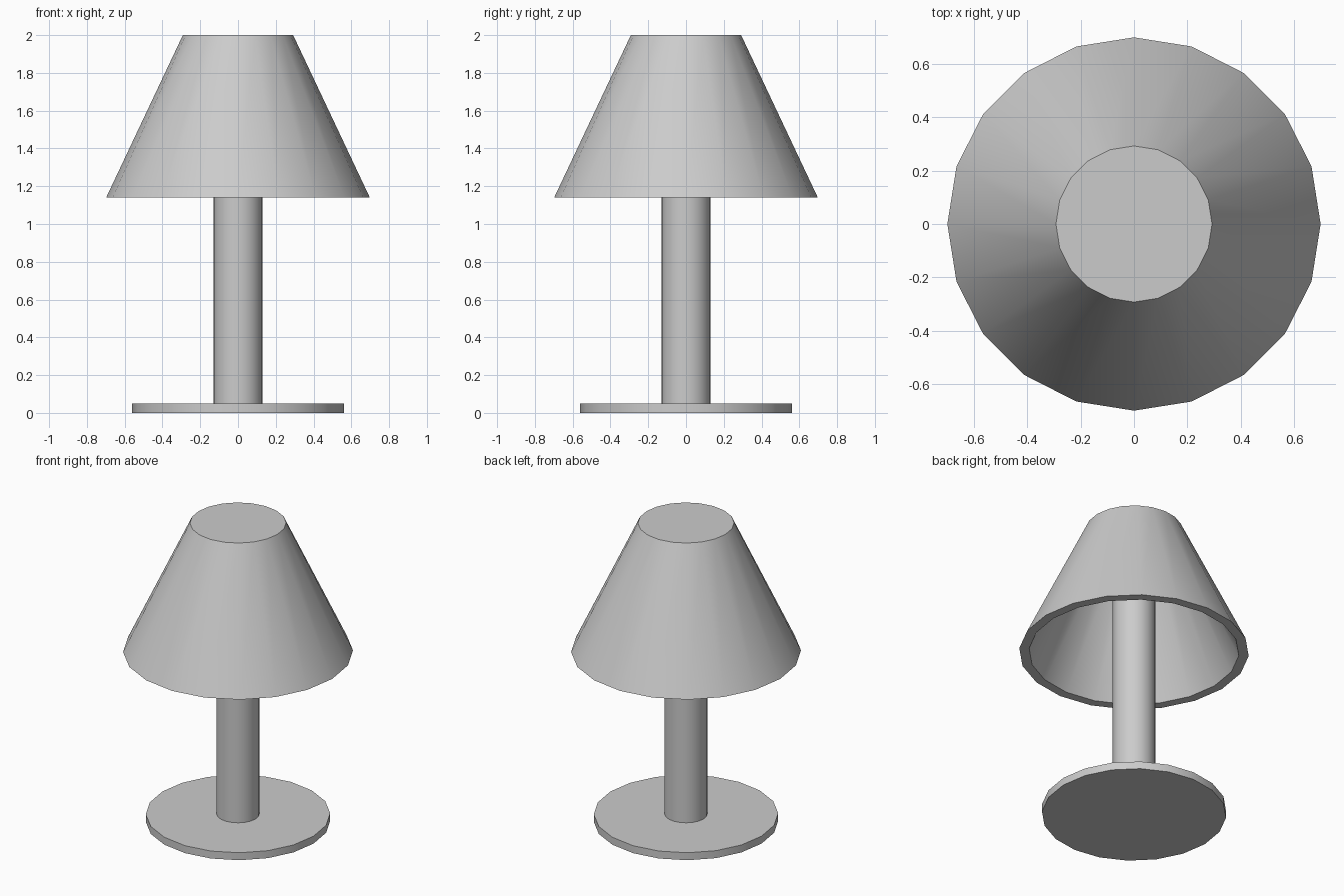
import bpy, bmesh
from math import cos, sin, tau, radians

if "Cube" in bpy.data.objects:
    bpy.data.objects.remove(bpy.data.objects["Cube"])

SIDES = 20


def lathe(name, profile):
    """Revolve (radius, z) points about z; cap the first and last rings."""
    bm = bmesh.new()
    rings = [[bm.verts.new((r * cos(tau * i / SIDES), r * sin(tau * i / SIDES), z))
              for i in range(SIDES)] for r, z in profile]
    for a, b in zip(rings, rings[1:]):
        for i in range(SIDES):
            j = (i + 1) % SIDES
            bm.faces.new((a[i], a[j], b[j], b[i]))
    bm.faces.new(rings[0][::-1])
    bm.faces.new(rings[-1])
    bmesh.ops.recalc_face_normals(bm, faces=bm.faces)
    mesh = bpy.data.meshes.new(name)
    bm.to_mesh(mesh)
    bm.free()
    obj = bpy.data.objects.new(name, mesh)
    bpy.context.collection.objects.link(obj)
    bpy.ops.object.select_all(action='DESELECT')
    obj.select_set(True)
    bpy.context.view_layer.objects.active = obj
    bpy.ops.object.shade_smooth_by_angle(angle=radians(30))
    return obj


# Flat round foot
lathe("base", [(0.56, 0), (0.56, 0.05)])

# Upright stem, reaching the inside top of the shade
lathe("stem", [(0.13, 0.05), (0.13, 1.945)])

# Hollow tapered shade: inner ceiling, inner wall, rim, outer wall, closed top
lathe("shade", [(0.257, 1.945), (0.638, 1.14), (0.698, 1.14), (0.292, 2.0)])
